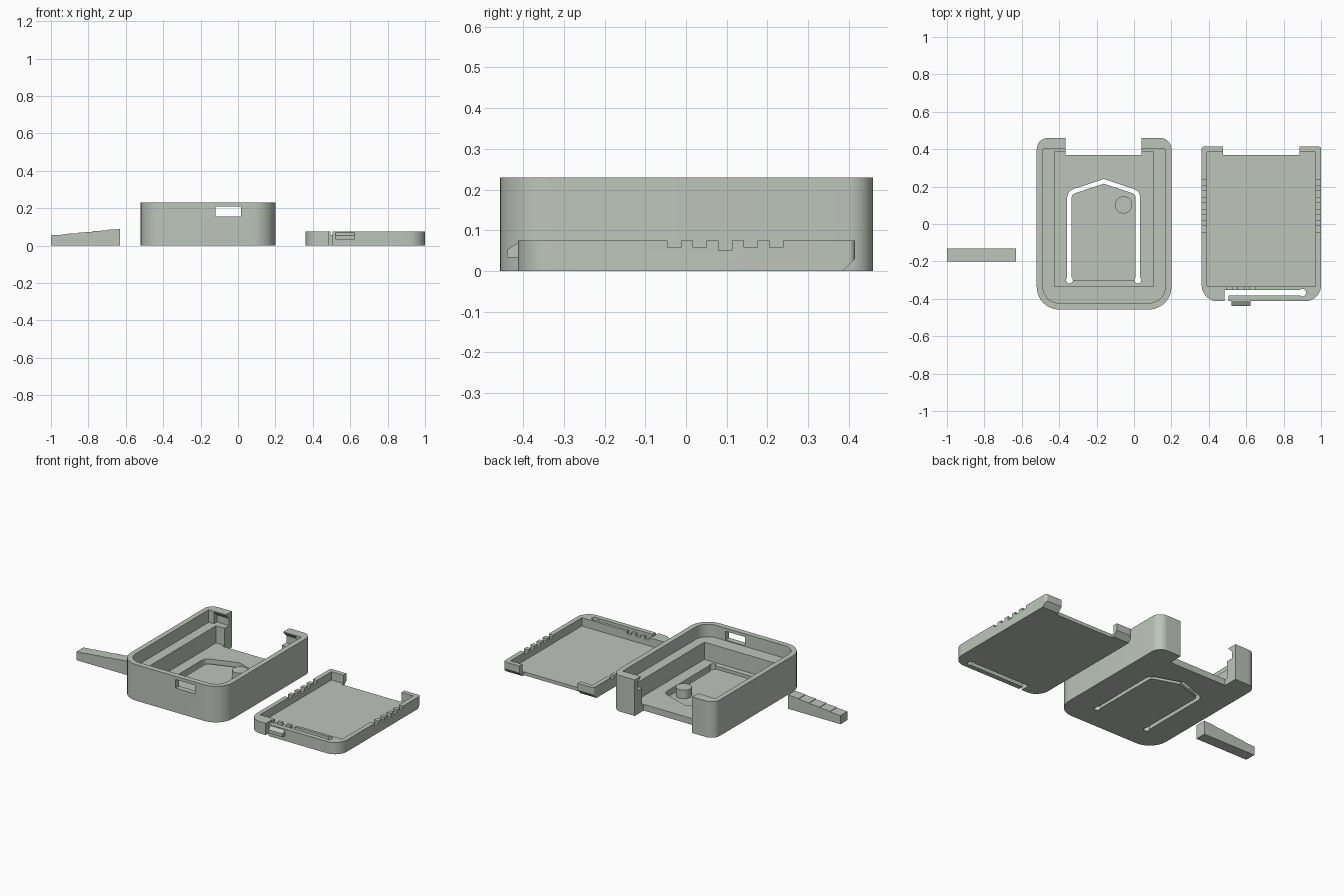
import bpy, bmesh, math
from mathutils import Vector

cube = bpy.data.objects.get("Cube")
if cube:
    bpy.data.objects.remove(cube, do_unlink=True)

mat = bpy.data.materials.new("sage grey")
mat.use_nodes = True
COLOUR = (0.51, 0.56, 0.5, 1)
mat.diffuse_color = COLOUR
mat.node_tree.nodes["Principled BSDF"].inputs["Base Color"].default_value = COLOUR


def prism(name, pts, lo, hi, axis="z"):
    """Extrude a 2D outline along an axis."""
    place = {"x": lambda p, h: (h, p[0], p[1]),
             "y": lambda p, h: (p[0], h, p[1]),
             "z": lambda p, h: (p[0], p[1], h)}[axis]
    bm = bmesh.new()
    low = [bm.verts.new(place(p, lo)) for p in pts]
    top = [bm.verts.new(place(p, hi)) for p in pts]
    bm.faces.new(low)
    bm.faces.new(top)
    for i in range(len(pts)):
        j = (i + 1) % len(pts)
        bm.faces.new((low[i], low[j], top[j], top[i]))
    bmesh.ops.recalc_face_normals(bm, faces=bm.faces)
    mesh = bpy.data.meshes.new(name)
    bm.to_mesh(mesh)
    bm.free()
    mesh.materials.append(mat)
    obj = bpy.data.objects.new(name, mesh)
    bpy.context.collection.objects.link(obj)
    return obj


def rect(x0, x1, y0, y1, front=0, back=0):
    """Rectangle with its own corner radius at front and back."""
    pts = []
    for cx, cy, r, start in ((x1, y1, back, 0), (x0, y1, back, 90),
                             (x0, y0, front, 180), (x1, y0, front, 270)):
        if r == 0:
            pts.append((cx, cy))
            continue
        ox = cx - r if cx == x1 else cx + r
        oy = cy - r if cy == y1 else cy + r
        for k in range(11):
            a = math.radians(start + 9 * k)
            pts.append((ox + r * math.cos(a), oy + r * math.sin(a)))
    return pts


def disc(x, y, r, n=32):
    return [(x + r * math.cos(math.tau * k / n), y + r * math.sin(math.tau * k / n))
            for k in range(n)]


def capsule(a, b, r):
    """Round-ended strip between two points."""
    a, b = Vector(a), Vector(b)
    d = b - a
    ang = math.atan2(d.y, d.x)
    pts = []
    for c, start in ((b, ang - math.pi / 2), (a, ang + math.pi / 2)):
        for k in range(9):
            t = start + math.pi * k / 8
            pts.append((c.x + r * math.cos(t), c.y + r * math.sin(t)))
    return pts


def boolean(obj, other, operation="DIFFERENCE"):
    other.hide_render = True
    mod = obj.modifiers.new("cut", "BOOLEAN")
    mod.operation = operation
    mod.solver = "EXACT"
    mod.object = other
    bpy.context.view_layer.update()
    result = obj.evaluated_get(bpy.context.evaluated_depsgraph_get())
    mesh = bpy.data.meshes.new_from_object(result)
    obj.modifiers.clear()
    obj.data = mesh
    bpy.data.objects.remove(other, do_unlink=True)


def cut(obj, pts, lo, hi, axis="z"):
    boolean(obj, prism("cutter", pts, lo, hi, axis))


def finish(obj):
    bpy.ops.object.select_all(action="DESELECT")
    obj.select_set(True)
    bpy.context.view_layer.objects.active = obj
    bpy.ops.object.shade_smooth_by_angle(angle=math.radians(30))


# Case body: lid recess above, narrower cavity below
H, FLOOR, FLAP, LEDGE = 0.23, 0.04, 0.02, 0.15
case = prism("case_body", rect(-0.52, 0.2, -0.457, 0.46, 0.12, 0.06), 0, H)
cut(case, rect(-0.487, 0.167, -0.422, 0.4, 0.085, 0), LEDGE, 0.4)
cut(case, rect(-0.425, 0.105, -0.335, 0.385), FLOOR, 0.4)
# Undercut behind the back lip
cut(case, [(0.35, LEDGE), (0.43, LEDGE), (0.43, 0.195), (0.4, 0.225), (0.35, 0.225)],
    -0.45, 0.13, "x")
# Back opening and front latch window
cut(case, rect(-0.365, 0.04, 0.37, 0.6), -0.1, 0.4)
cut(case, rect(-0.12, 0.015, 0.155, 0.21), -0.6, -0.38, "y")

# Flexible flap: thinned floor bounded by a pointed slot
CX = -0.162
half = [(0.183, -0.3), (0.183, 0.145), (0.177, 0.163), (0.16, 0.175)]
path = [(CX - x, y) for x, y in half] + [(CX, 0.228)]
path += [(CX + x, y) for x, y in reversed(half)]
cut(case, path, FLAP, 0.1)
for a, b in zip(path, path[1:]):
    cut(case, capsule(a, b, 0.012), -0.1, 0.1)
for end in (path[0], path[-1]):
    cut(case, disc(*end, 0.018), -0.1, 0.1)
finish(case)
finish(prism("press_pin", disc(-0.056, 0.102, 0.046), FLAP - 0.005, 0.075))

# Lid tray
T = 0.075
lid = prism("lid_tray", rect(0.362, 1.0, -0.413, 0.415, 0.085, 0.015), 0, T)
cut(lid, rect(0.39, 0.97, -0.335, 0.385), 0.022, 0.2)
cut(lid, rect(0.475, 0.885, 0.37, 0.6), -0.1, 0.2)
# Chamfer under the back tabs
cut(lid, [(0.385, 0), (0.375, -0.01), (0.45, -0.01), (0.45, 0.065)], 0.3, 1.1, "x")
# Vent notches in the side walls
for i in range(5):
    y = -0.045 + 0.0625 * i
    depth = 0.05 if i == 2 else 0.058
    cut(lid, rect(y, y + 0.033, depth, 0.2), 0.3, 1.1, "x")
# Spring arm slot, its open end and its round relief
cut(lid, rect(0.485, 0.9, -0.382, -0.353), -0.1, 0.2)
cut(lid, rect(0.485, 0.505, -0.5, -0.36), -0.1, 0.2)
cut(lid, disc(0.9, -0.367, 0.02), -0.1, 0.2)
# Notches in the thin wall behind the arm
for i in range(3):
    x = 0.495 + 0.062 * i
    cut(lid, rect(x, x + 0.031, 0.058, 0.2), -0.37, -0.325, "y")
finish(lid)

# Latch catch with a sloped top on the spring arm
prism("latch_catch", [(-0.405, 0.033), (-0.438, 0.033), (-0.438, 0.054), (-0.412, 0.07),
                      (-0.405, 0.07)], 0.52, 0.622, "x")

# Stepped wedge
steps = []
for i in range(5):
    x, z = -1 + 0.074 * i, 0.055 + 0.0073 * i
    steps += [(x, z), (x + 0.074, z + 0.004)]
prism("stepped_wedge", [(-1, 0)] + steps + [(-0.63, 0)], -0.2, -0.13, "y")
